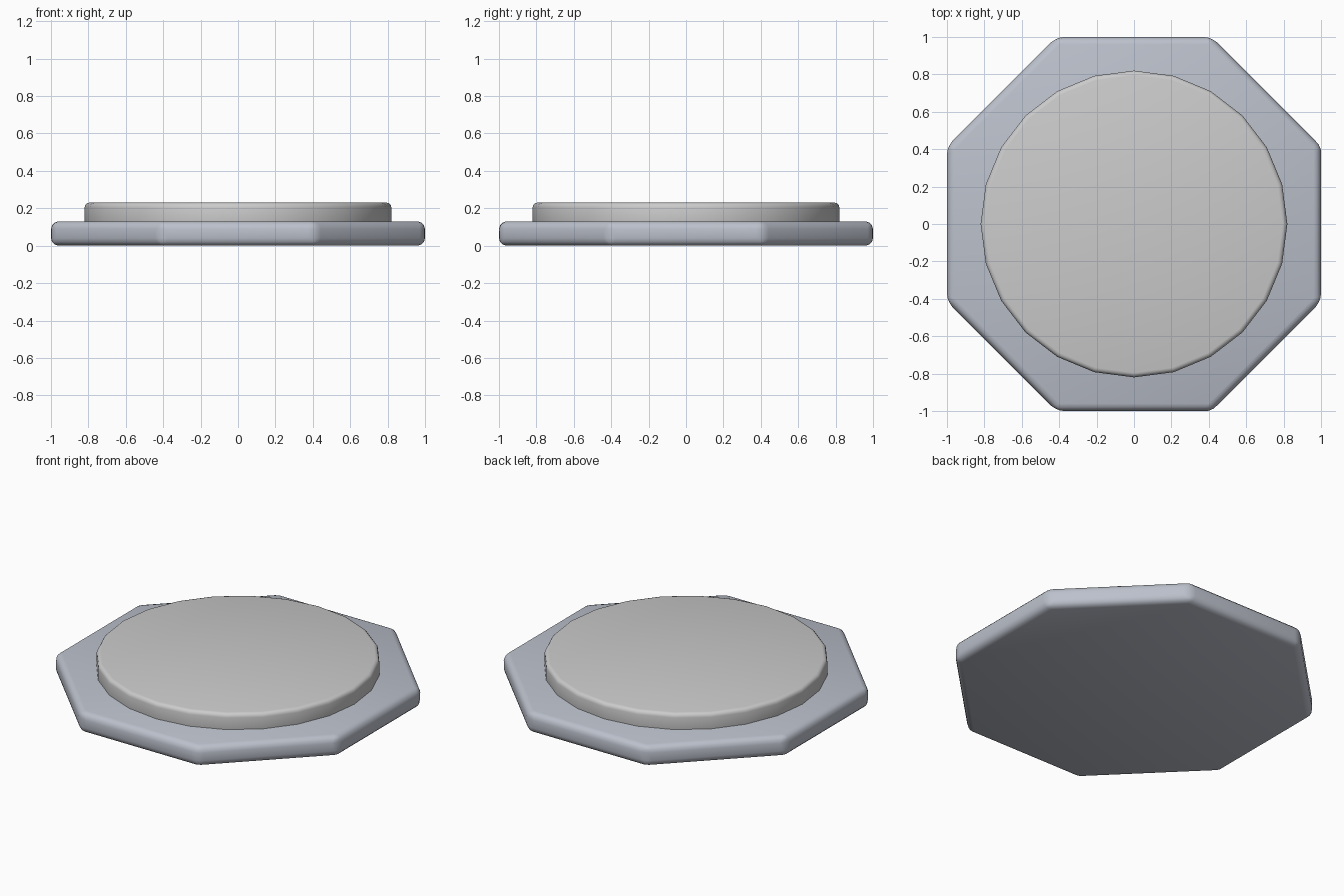
import bpy
import math

if "Cube" in bpy.data.objects:
    bpy.data.objects.remove(bpy.data.objects["Cube"])


def slab(name, sides, radius, z0, z1, turn, bevel, color=None):
    """Upright prism with softly rounded edges."""
    bpy.ops.mesh.primitive_cylinder_add(
        vertices=sides, radius=radius, depth=z1 - z0,
        location=(0, 0, (z0 + z1) / 2), rotation=(0, 0, turn))
    ob = bpy.context.object
    ob.name = name
    bpy.ops.object.transform_apply(location=False, rotation=True, scale=True)
    mod = ob.modifiers.new("rounded_edges", 'BEVEL')
    mod.width = bevel
    mod.segments = 3
    mod.limit_method = 'ANGLE'
    mod.angle_limit = math.radians(30)
    bpy.ops.object.modifier_apply(modifier=mod.name)
    bpy.ops.object.shade_smooth_by_angle(angle=math.radians(40))
    if color:
        mat = bpy.data.materials.new(name + "_color")
        mat.diffuse_color = color
        mat.use_nodes = True
        mat.node_tree.nodes["Principled BSDF"].inputs["Base Color"].default_value = mat.diffuse_color
        ob.data.materials.append(mat)
    return ob


# Octagonal base plate, flat sides facing the axes
slab("base_plate", 8, 1 / math.cos(math.pi / 8), 0.0, 0.13,
     math.pi / 8, 0.04, (0.50, 0.53, 0.60, 1))

# Raised round top, set slightly into the plate
slab("top_disc", 24, 0.82, 0.09, 0.23, 0.0, 0.025)
